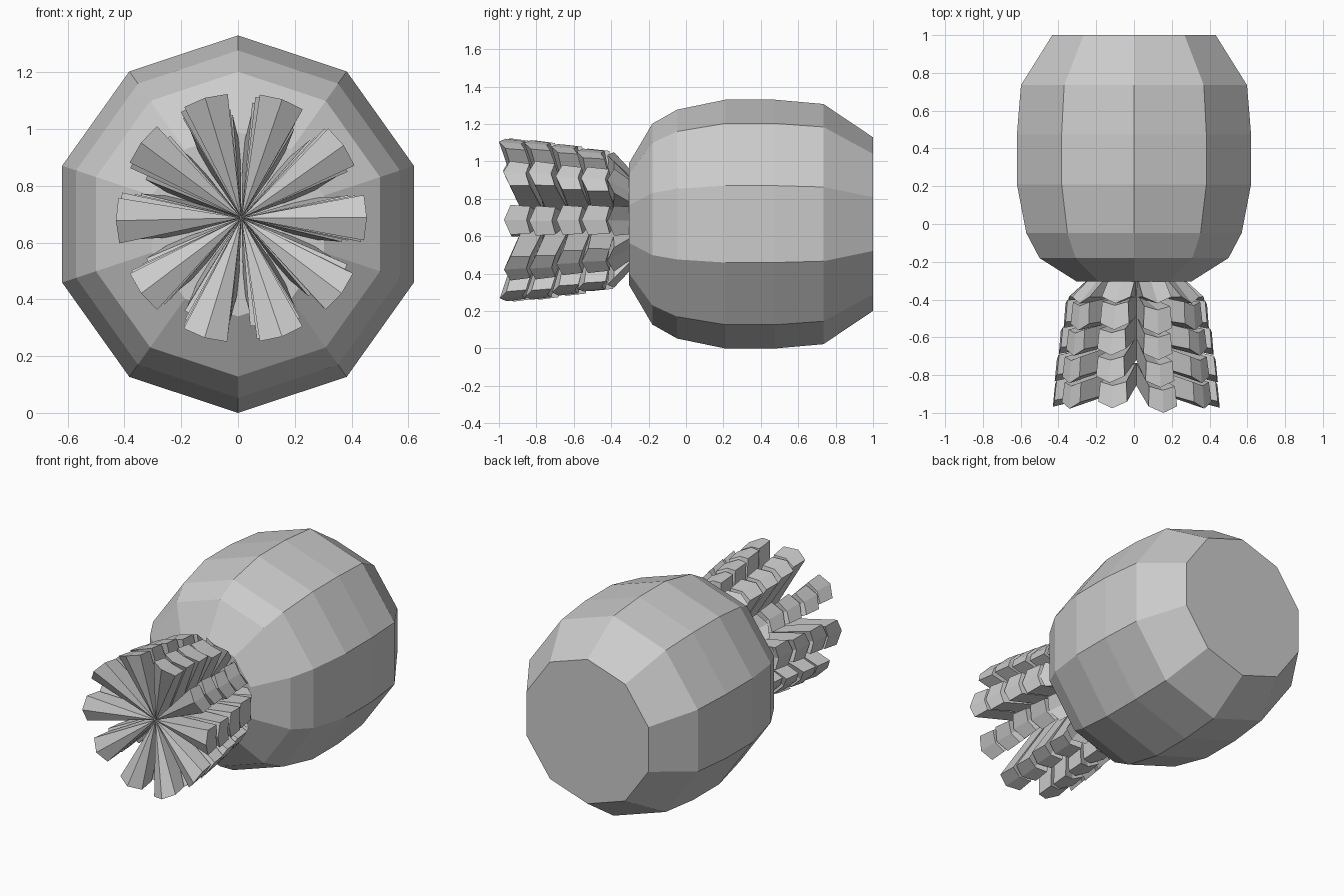
import bpy
import math
import random
from mathutils import Vector

if "Cube" in bpy.data.objects:
    bpy.data.objects.remove(bpy.data.objects["Cube"])

random.seed(4)
SIDES = 10
STEP = math.tau / SIDES


def make_object(name, verts, faces):
    mesh = bpy.data.meshes.new(name)
    mesh.from_pydata(verts, [], faces)
    mesh.validate()
    ob = bpy.data.objects.new(name, mesh)
    bpy.context.collection.objects.link(ob)
    return ob


# Barrel-shaped fruit body, lathed around the y axis with ten sides
profile = [(1.0, 0.464), (0.735, 0.642), (0.475, 0.665), (0.21, 0.665),
           (-0.047, 0.612), (-0.18, 0.537), (-0.305, 0.325)]
verts, faces = [], []
for y, r in profile:
    for i in range(SIDES):
        a = math.pi / 2 + i * STEP
        verts.append((0.98 * r * math.cos(a), y, 0.665 + r * math.sin(a)))
for k in range(len(profile) - 1):
    for i in range(SIDES):
        j = (i + 1) % SIDES
        b = k * SIDES
        faces.append((b + i, b + j, b + SIDES + j, b + SIDES + i))
faces.append(tuple(reversed(range(SIDES))))
last = (len(profile) - 1) * SIDES
faces.append(tuple(range(last, last + SIDES)))
make_object("fruit_body", verts, faces)


def leaf(verts, faces, angle, front, r_front, r_back, dip, depth, half):
    """One wedge leaf running from the crown axis out to a six-point end."""
    centre = Vector((0.012, 0, 0.687))
    out = Vector((math.cos(angle), 0, math.sin(angle)))
    side = Vector((-math.sin(angle), 0, math.cos(angle)))

    def pt(r, t, y):
        p = centre + out * r + side * t
        return (p.x, y, p.z)

    b = len(verts)
    verts += [pt(0, 0, front + dip),
              pt(r_front - 0.01, -half, front + 0.035),
              pt(r_front, 0, front),
              pt(r_front - 0.01, half, front + 0.035),
              pt(0, 0, front + dip + depth),
              pt(r_back - 0.01, -half * 0.9, front + 0.02 + depth),
              pt(r_back, 0, front + depth),
              pt(r_back - 0.01, half * 0.9, front + 0.02 + depth)]
    for f in [(0, 2, 1), (0, 3, 2), (4, 5, 6), (4, 6, 7),
              (0, 1, 5, 4), (0, 4, 7, 3), (1, 2, 6, 5), (2, 3, 7, 6)]:
        faces.append(tuple(b + n for n in f))


# Leafy crown: stacked rings of wedge leaves, narrowing towards the fruit
layers = [(-0.965, 0.442, 0.43, 0.11, 0.12), (-0.83, 0.432, 0.42, 0.11, 0.12),
          (-0.685, 0.41, 0.40, 0.08, 0.12), (-0.55, 0.385, 0.375, 0.06, 0.13),
          (-0.42, 0.365, 0.25, 0.03, 0.12)]
shift = [random.uniform(-0.015, 0.015) for _ in range(SIDES)]
shift[2], shift[8] = -0.035, -0.03
for n, (front, rf, rb, dip, depth) in enumerate(layers):
    verts, faces = [], []
    for i in range(SIDES):
        s = shift[i] if n < 4 else 0
        turn = math.radians(random.uniform(-1.5, 1.5))
        leaf(verts, faces, i * STEP + turn, front + s, rf, rb, dip - s, depth, 0.08)
    make_object(f"crown_leaves_{n + 1}", verts, faces)
